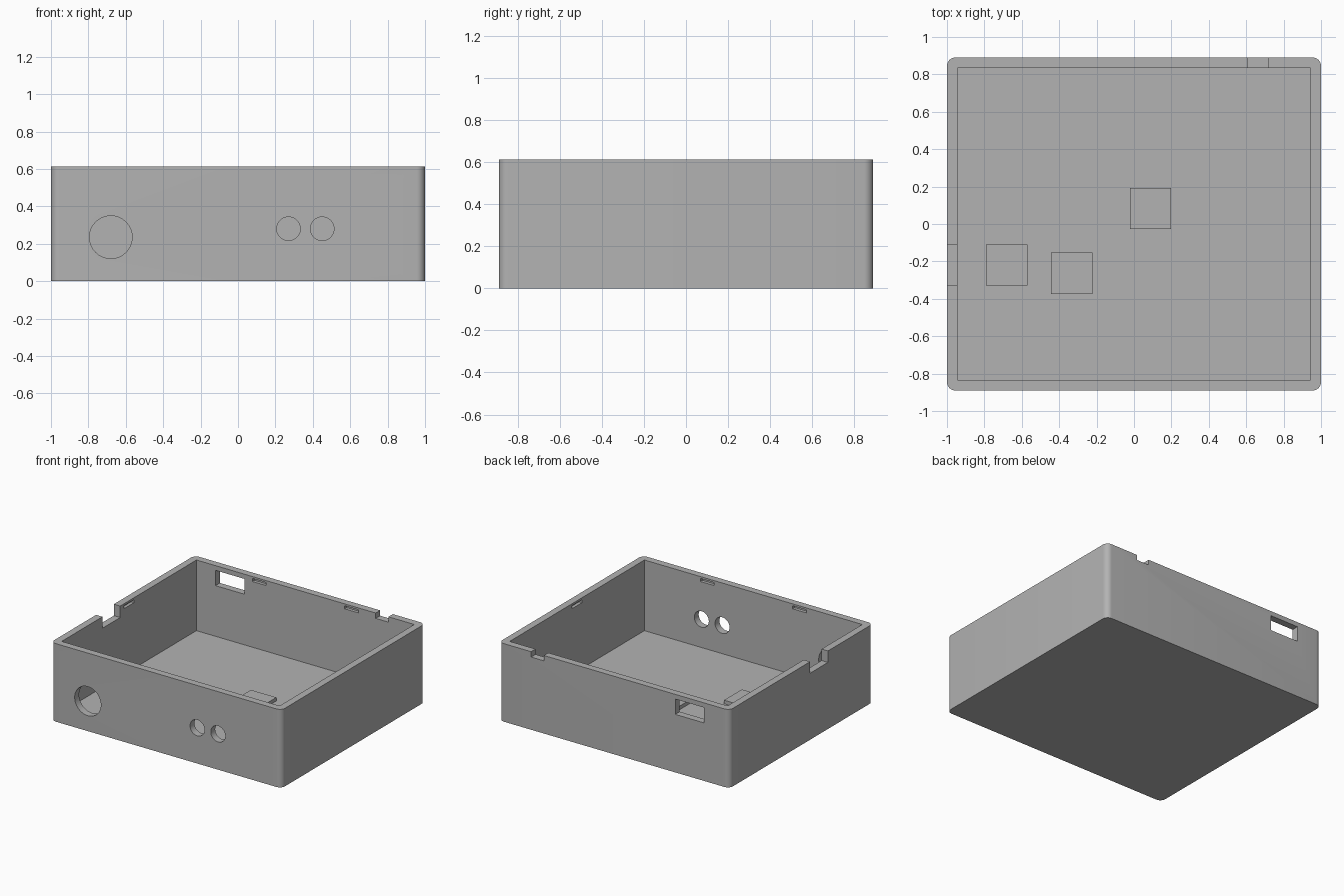
import bpy, bmesh, math
from mathutils import Matrix, Vector

if "Cube" in bpy.data.objects:
    bpy.data.objects.remove(bpy.data.objects["Cube"], do_unlink=True)

W, D, H = 1.0, 0.89, 0.612      # half width, half depth, height
WALL, FLOOR = 0.055, 0.058

grey = bpy.data.materials.new("light grey plastic")
grey.use_nodes = True
colour = (0.45, 0.45, 0.45, 1)
grey.diffuse_color = colour
grey.node_tree.nodes["Principled BSDF"].inputs["Base Color"].default_value = colour


def make_object(name, bm):
    mesh = bpy.data.meshes.new(name)
    bm.to_mesh(mesh)
    bm.free()
    mesh.materials.append(grey)
    obj = bpy.data.objects.new(name, mesh)
    bpy.context.collection.objects.link(obj)
    return obj


def box(name, low, high, corner=0):
    """Box between two points, with optional rounded upright edges."""
    low, high = Vector(low), Vector(high)
    bm = bmesh.new()
    place = Matrix.Translation((low + high) / 2) @ Matrix.Diagonal((*(high - low), 1))
    bmesh.ops.create_cube(bm, size=1, matrix=place)
    if corner:
        upright = [e for e in bm.edges
                   if abs(e.verts[0].co.z - e.verts[1].co.z) > 0.1]
        bmesh.ops.bevel(bm, geom=upright, offset=corner, segments=8,
                        profile=0.5, affect='EDGES')
    return make_object(name, bm)


def round_cutter(x, z, radius):
    """Cylinder running through the front wall."""
    bm = bmesh.new()
    place = Matrix.Translation((x, -D, z)) @ Matrix.Rotation(math.pi / 2, 4, 'X')
    bmesh.ops.create_cone(bm, cap_ends=True, segments=64, radius1=radius,
                          radius2=radius, depth=0.2, matrix=place)
    return make_object("round_cutter", bm)


case = box("case_body", (-W, -D, 0), (W, D, H), corner=0.045)
ix, iy = W - WALL, D - WALL

# Cavity, front jack holes, back port and rim notches
cutters = [
    box("cavity_cutter", (-ix, -iy, FLOOR), (ix, iy, 1)),
    round_cutter(-0.68, 0.235, 0.114),
    round_cutter(0.27, 0.28, 0.063),
    round_cutter(0.45, 0.28, 0.063),
    box("port_cutter", (-0.78, iy - 0.05, 0.455), (-0.53, D + 0.05, 0.575)),
    box("back_notch_cutter", (0.61, iy - 0.05, H - 0.042), (0.72, D + 0.05, 1)),
    box("side_notch_cutter", (-W - 0.05, -0.33, H - 0.09), (-ix + 0.05, -0.11, 1)),
]

# Shallow snap slots inside the walls
z0, z1, deep, half = 0.573, 0.597, 0.025, 0.06
for side in (-1, 1):
    y0, y1 = sorted((side * (iy - 0.02), side * (iy + deep)))
    for x in (-0.4, 0.4):
        cutters.append(box("slot_cutter", (x - half, y0, z0), (x + half, y1, z1)))
    x0, x1 = sorted((side * (ix - 0.02), side * (ix + deep)))
    cutters.append(box("slot_cutter", (x0, -half, z0), (x1, half, z1)))

bpy.context.view_layer.objects.active = case
for cutter in cutters:
    cutter.hide_render = True
    cut = case.modifiers.new("cut", 'BOOLEAN')
    cut.operation = 'DIFFERENCE'
    cut.solver = 'EXACT'
    cut.object = cutter
    bpy.ops.object.modifier_apply(modifier=cut.name)
    bpy.data.objects.remove(cutter, do_unlink=True)

# Smooth the rounded corners and bores, keep other edges sharp
bpy.ops.object.select_all(action='DESELECT')
case.select_set(True)
bpy.ops.object.shade_smooth_by_angle(angle=math.radians(30))

# Low square mounting pads on the floor
for i, (x, y) in enumerate([(-0.68, -0.22), (-0.333, -0.263), (0.088, 0.082)], 1):
    box(f"mounting_pad_{i}", (x - 0.11, y - 0.11, FLOOR - 0.01),
        (x + 0.11, y + 0.11, 0.086))
